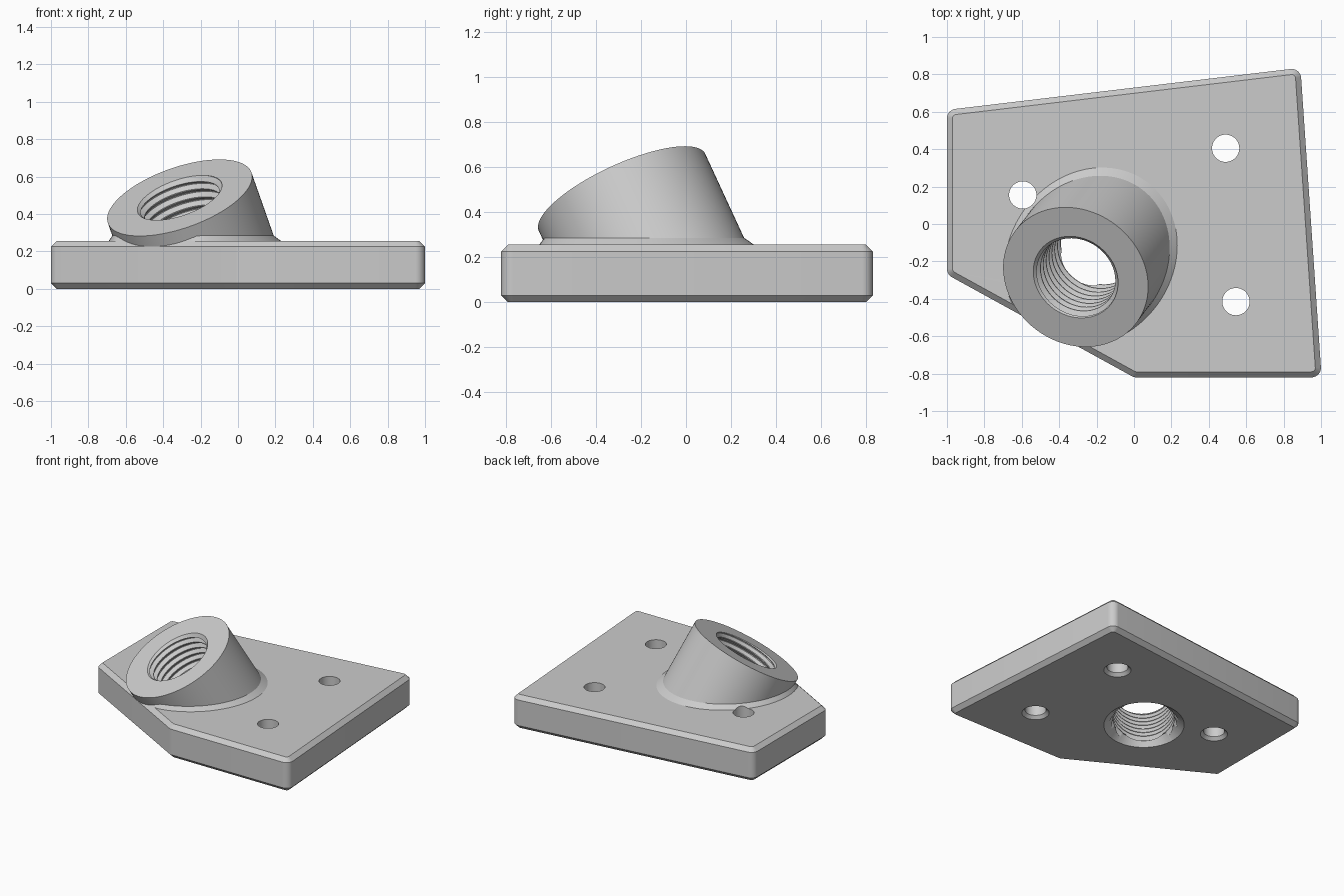
import bpy, bmesh, math
from mathutils import Vector, Matrix

cube = bpy.data.objects.get("Cube")
if cube:
    bpy.data.objects.remove(cube, do_unlink=True)

HEIGHT, CHAMFER, CORNER = 0.255, 0.03, 0.05
OUTLINE = [Vector(p) for p in ((-1, 0.61), (-1, -0.27), (0, -0.82), (1.003, -0.82), (0.89, 0.835))]
AXIS = Vector((-0.305, -0.4, 0.865)).normalized()
TOP = Vector((-0.312, -0.284, 0.487))        # centre of the tilted rim
LEAN = Vector((AXIS.x, AXIS.y, 0)).normalized()
SIDE = Vector((-LEAN.y, LEAN.x, 0))
TILT = Matrix.Translation(TOP) @ Matrix((SIDE.cross(AXIS), SIDE, AXIS)).transposed().to_4x4()
BOSS_R, MINOR_R, MAJOR_R, PITCH = 0.407, 0.214, 0.238, 0.05
SEG = 96

grey = bpy.data.materials.new("plain grey")
grey.use_nodes = True
grey.diffuse_color = (0.6, 0.6, 0.6, 1)
grey.node_tree.nodes["Principled BSDF"].inputs["Base Color"].default_value = (0.6, 0.6, 0.6, 1)


def finish(name, bm):
    bmesh.ops.recalc_face_normals(bm, faces=bm.faces)
    mesh = bpy.data.meshes.new(name)
    bm.to_mesh(mesh)
    bm.free()
    mesh.materials.append(grey)
    obj = bpy.data.objects.new(name, mesh)
    bpy.context.collection.objects.link(obj)
    return obj


def loft(name, rings):
    """Closed solid skinned through rings of equal point count."""
    bm = bmesh.new()
    rows = [[bm.verts.new(p) for p in ring] for ring in rings]
    n = len(rows[0])
    for a, b in zip(rows, rows[1:]):
        for j in range(n):
            k = (j + 1) % n
            bm.faces.new((a[j], a[k], b[k], b[j]))
    bm.faces.new(rows[0][::-1])
    bm.faces.new(rows[-1])
    return finish(name, bm)


def circle(r, z, n=SEG):
    return [Vector((r * math.cos(2 * math.pi * j / n), r * math.sin(2 * math.pi * j / n), z))
            for j in range(n)]


def tilted(r, z):
    return [TILT @ p for p in circle(r, z)]


def section(z, r, grow=0):
    """Level slice through a tilted cylinder, grown outward."""
    centre = TOP + AXIS * ((z - TOP.z) / AXIS.z)
    a, b = r / AXIS.z + grow, r + grow
    return [centre + LEAN * a * p.x + SIDE * b * p.y for p in circle(1, 0)]


def rounded_outline(z, inset):
    ring = []
    for i, p in enumerate(OUTLINE):
        d1 = (OUTLINE[i - 1] - p).normalized()
        d2 = (OUTLINE[(i + 1) % len(OUTLINE)] - p).normalized()
        centre = p + (d1 + d2).normalized() * CORNER / math.sin(d1.angle(d2) / 2)
        n1, n2 = Vector((-d1.y, d1.x)), Vector((d2.y, -d2.x))
        for step in range(7):
            q = centre + n1.lerp(n2, step / 6).normalized() * (CORNER - inset)
            ring.append(Vector((q.x, q.y, z)))
    return ring


def cut(tool, *bases):
    for base in bases:
        mod = base.modifiers.new("cut", 'BOOLEAN')
        mod.object, mod.operation, mod.solver = tool, 'DIFFERENCE', 'EXACT'
        bpy.context.view_layer.objects.active = base
        bpy.ops.object.modifier_apply(modifier=mod.name)
    bpy.data.objects.remove(tool, do_unlink=True)


# Five-sided plate with rounded corners and chamfered rims
plate = loft("mounting_plate", [rounded_outline(0, CHAMFER), rounded_outline(CHAMFER, 0),
                                rounded_outline(HEIGHT - CHAMFER, 0), rounded_outline(HEIGHT, CHAMFER)])

# Tilted boss rising out of the plate
boss = loft("tilted_boss", [section(0.2, BOSS_R), tilted(BOSS_R, 0)])

# Sloped skirt round the boss, trimmed in line with the plate's chamfer
edge = (OUTLINE[2] - OUTLINE[1]).normalized()
outward = Vector((edge.y, -edge.x, 0))
skirt_rings = [section(0.235, BOSS_R, 0.03), section(HEIGHT, BOSS_R, 0.03), section(0.295, BOSS_R, -0.01)]
for ring in skirt_rings:
    for p in ring:
        limit = outward.xy.dot(OUTLINE[2]) + HEIGHT - CHAMFER - p.z
        p -= outward * max(0, outward.dot(p) - limit)
skirt = loft("boss_skirt", skirt_rings)

# Helical thread through the boss
profile = ((0, MINOR_R), (0.12, MINOR_R), (0.5, MAJOR_R), (0.62, MAJOR_R))
per_turn = len(profile)
bm = bmesh.new()
rows = [[bm.verts.new(TILT @ (p + Vector((0, 0, j / SEG * PITCH))))
         for j, p in enumerate(circle(r, (turn + step) * PITCH))]
        for turn in range(-17, 3) for step, r in profile]
for i in range(len(rows) - per_turn - 1):
    for j in range(SEG):
        # the last column joins the row one turn higher
        k, up = (j + 1, i) if j + 1 < SEG else (0, i + per_turn)
        bm.faces.new((rows[i][j], rows[up][k], rows[up + 1][k], rows[i + 1][j]))
bmesh.ops.delete(bm, geom=[v for v in bm.verts if not v.link_faces], context='VERTS')
bounds = [e for e in bm.edges if e.is_boundary]
tips = {False: bm.verts.new(TOP - AXIS * 0.95), True: bm.verts.new(TOP + AXIS * 0.2)}
for e in bounds:
    at_top = (e.verts[0].co - TOP).dot(AXIS) > -0.3
    bm.faces.new((e.verts[0], e.verts[1], tips[at_top]))
cut(finish("thread_cutter", bm), plate, boss, skirt)

# Lead-in cones at both ends of the bore
cut(loft("rim_cutter", [tilted(0.2, -0.04), tilted(MAJOR_R, 0), tilted(MAJOR_R, 0.1)]), boss)
cut(loft("base_cutter", [section(-0.02, MINOR_R, 0.085), section(0.06, MINOR_R, 0.005)]), plate)

# Screw holes, countersunk from below
for x, y in ((-0.595, 0.155), (0.49, 0.405), (0.545, -0.415)):
    rings = [[p + Vector((x, y, 0)) for p in circle(r, z, 48)]
             for r, z in ((0.105, -0.01), (0.073, 0.022), (0.073, 0.32))]
    cut(loft("hole_cutter", rings), plate, skirt)

# Smooth round walls, crisp edges
bpy.ops.object.select_all(action='DESELECT')
for part in (plate, boss, skirt):
    part.select_set(True)
bpy.context.view_layer.objects.active = plate
bpy.ops.object.shade_smooth_by_angle(angle=math.radians(25))
